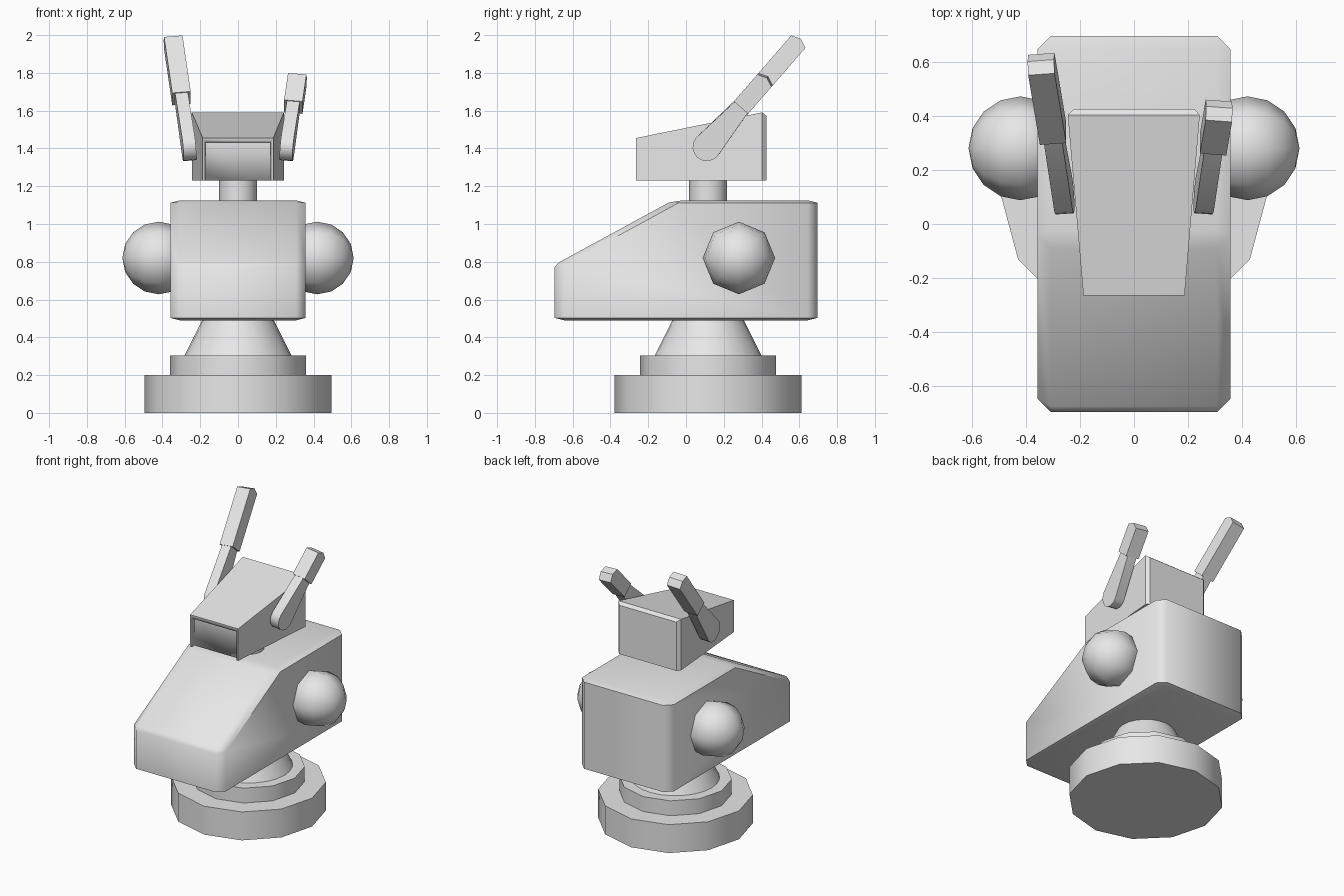
import bpy, bmesh, math
from mathutils import Matrix, Vector

cube = bpy.data.objects.get("Cube")
if cube:
    bpy.data.objects.remove(cube, do_unlink=True)

GREY = (0.8, 0.8, 0.8, 1.0)
grey = bpy.data.materials.new("plain grey")
grey.use_nodes = True
grey.diffuse_color = GREY
grey.node_tree.nodes["Principled BSDF"].inputs["Base Color"].default_value = GREY


def finish(name, bm, angle=50):
    """Turn a bmesh into a named, shaded object."""
    bmesh.ops.recalc_face_normals(bm, faces=bm.faces)
    mesh = bpy.data.meshes.new(name)
    bm.to_mesh(mesh)
    bm.free()
    mesh.materials.append(grey)
    obj = bpy.data.objects.new(name, mesh)
    bpy.context.collection.objects.link(obj)
    bpy.ops.object.select_all(action="DESELECT")
    obj.select_set(True)
    bpy.context.view_layer.objects.active = obj
    bpy.ops.object.shade_smooth_by_angle(angle=math.radians(angle))
    return obj


def slab(profile, width):
    """Extrude a (y, z) outline to a given width, centred on x."""
    bm = bmesh.new()
    face = bm.faces.new([bm.verts.new((-width / 2, y, z)) for y, z in profile])
    new = bmesh.ops.extrude_face_region(bm, geom=[face])["geom"]
    verts = [v for v in new if isinstance(v, bmesh.types.BMVert)]
    bmesh.ops.translate(bm, vec=(width, 0, 0), verts=verts)
    return bm


def drum(name, r1, r2, z1, z2, sides):
    """Upright cylinder or cone on the pedestal axis."""
    bm = bmesh.new()
    bmesh.ops.create_cone(bm, cap_ends=True, segments=sides, radius1=r1, radius2=r2,
                          depth=z2 - z1, matrix=Matrix.Translation((0, AXIS_Y, (z1 + z2) / 2)))
    return finish(name, bm)


# Pedestal and neck
AXIS_Y = 0.117
drum("base_disc", 0.495, 0.495, 0, 0.2, 12)
drum("base_step", 0.36, 0.36, 0.19, 0.305, 12)
drum("pedestal_cone", 0.285, 0.185, 0.3, 0.5, 24)
drum("neck", 0.1, 0.1, 1.1, 1.24, 16)

# Wedge body, bevelled while stretched so its chamfers end up shallow in height
STRETCH = 4
outline = [(-0.695, 0.49), (0.695, 0.49), (0.695, 1.125), (-0.07, 1.125), (-0.695, 0.785)]
bm = slab([(y, z * STRETCH) for y, z in outline], 0.715)
bmesh.ops.bevel(bm, geom=bm.edges[:], offset=0.05, segments=1, affect="EDGES")
bmesh.ops.scale(bm, vec=(1, 1, 1 / STRETCH), verts=bm.verts)
finish("body", bm)

# Side balls
for side, label in ((1, "left"), (-1, "right")):
    bm = bmesh.new()
    place = Matrix.Translation((side * 0.42, 0.28, 0.82)) @ Matrix.Rotation(math.pi / 2, 4, "Y")
    bmesh.ops.create_uvsphere(bm, u_segments=8, v_segments=8, radius=0.192, matrix=place)
    finish(label + "_ball", bm, 80)

# Head: tapered toward the front, chamfered at the back
bm = slab([(-0.265, 1.23), (0.425, 1.23), (0.425, 1.595), (-0.265, 1.455)], 2)
for v in bm.verts:
    v.co.x *= 0.187 if v.co.y < 0 else 0.245
back = [e for e in bm.edges if all(v.co.y > 0.4 for v in e.verts)
        and max(v.co.z for v in e.verts) > 1.3]
bmesh.ops.bevel(bm, geom=back, offset=0.022, segments=1, affect="EDGES")
head = finish("head", bm, 30)

# Recessed face panel, open at the bottom
bm = slab([(-0.4, 1.1), (-0.235, 1.1), (-0.235, 1.432), (-0.4, 1.432)], 0.346)
cutter = finish("panel_cutter", bm)
cutter.hide_render = True
cut = head.modifiers.new("recess", "BOOLEAN")
cut.operation = "DIFFERENCE"
cut.solver = "EXACT"
cut.object = cutter
bpy.context.view_layer.objects.active = head
bpy.ops.object.modifier_apply(modifier=cut.name)
bpy.data.objects.remove(cutter, do_unlink=True)


def ear(label, side, start, end):
    """Round-ended stalk with a thicker, blunt-pointed tip, tilted back and outward."""
    place = (Matrix.Translation((side * 0.262, 0.112, 1.41))
             @ Matrix.Rotation(math.radians(-41), 4, "X")
             @ Matrix.Rotation(math.radians(side * 6.3), 4, "Y"))
    arc = [math.pi * (1 + i / 8) for i in range(9)]
    stalk = [(0.075 * math.cos(a), 0.075 * math.sin(a)) for a in arc]
    stalk += [(0.042, start + 0.03), (-0.042, start + 0.03)]
    tip = [(-0.05, start), (0.05, start), (0.05, end), (0, end + 0.02), (-0.05, end)]
    for part, outline, width in (("stalk", stalk, 0.068), ("tip", tip, 0.098)):
        bm = slab(outline, width)
        bm.transform(place)
        finish(f"{label}_ear_{part}", bm, 30)


ear("left", 1, 0.28, 0.47)
ear("right", -1, 0.34, 0.735)
